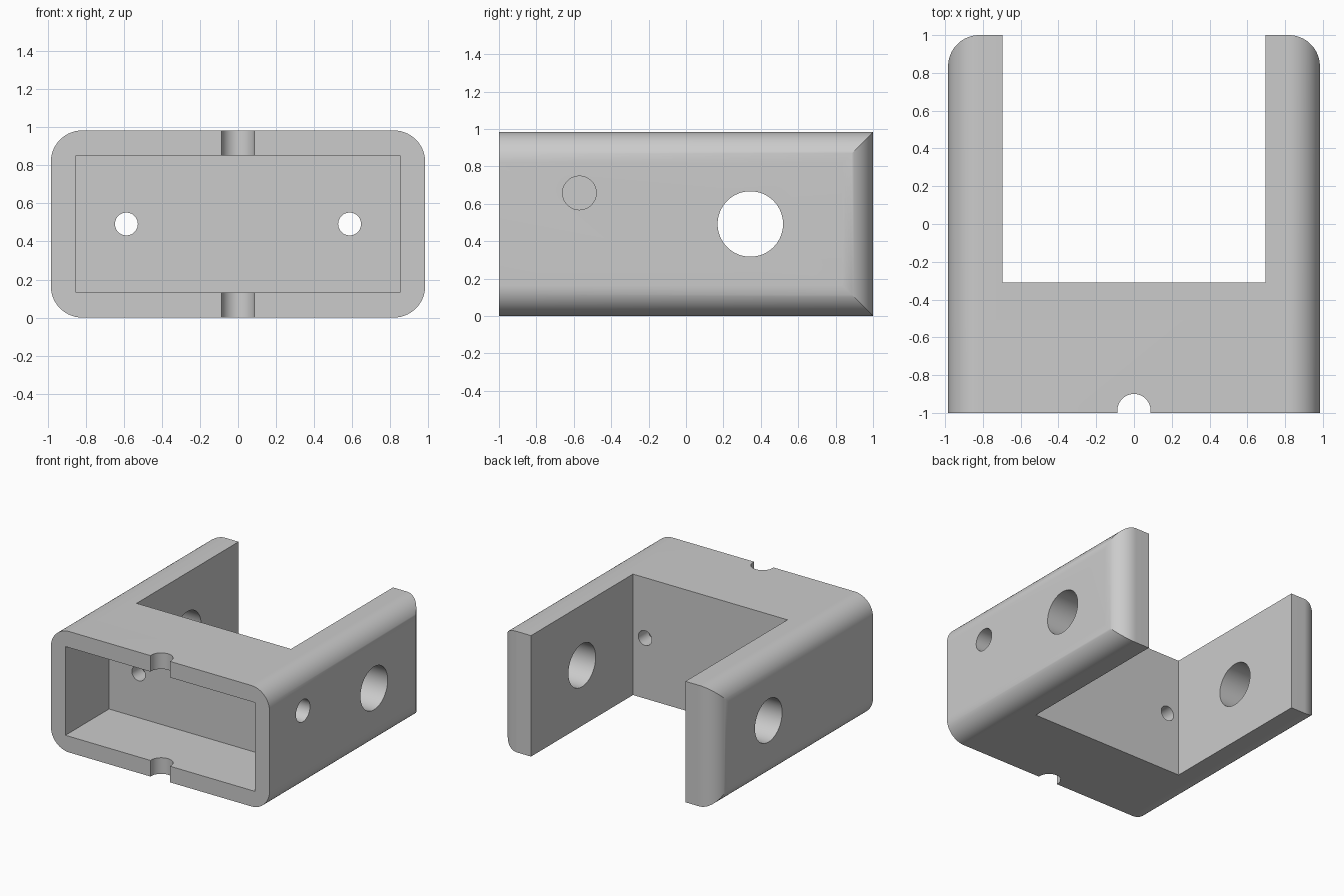
import bpy, bmesh, math

cube = bpy.data.objects.get("Cube")
if cube:
    bpy.data.objects.remove(cube, do_unlink=True)

W, H, R = 0.984, 0.984, 0.165      # half width, height, edge radius
MID = H / 2

grey = bpy.data.materials.new("light grey")
grey.use_nodes = True
colour = (0.6, 0.6, 0.6, 1)
grey.diffuse_color = colour
grey.node_tree.nodes["Principled BSDF"].inputs["Base Color"].default_value = colour


def corner(cx, cy, start, steps=20):
    """Quarter circle of points, counter-clockwise from a start angle."""
    return [(cx + R * math.cos(start + i * math.pi / 2 / steps),
             cy + R * math.sin(start + i * math.pi / 2 / steps)) for i in range(steps + 1)]


def prism(name, points, offset):
    """Extrude a closed 3D outline along an offset."""
    bm = bmesh.new()
    face = bm.faces.new([bm.verts.new(p) for p in points])
    new = bmesh.ops.extrude_face_region(bm, geom=[face])["geom"]
    bmesh.ops.translate(bm, vec=offset, verts=[g for g in new if isinstance(g, bmesh.types.BMVert)])
    bmesh.ops.recalc_face_normals(bm, faces=bm.faces)
    mesh = bpy.data.meshes.new(name)
    bm.to_mesh(mesh)
    bm.free()
    mesh.materials.append(grey)
    ob = bpy.data.objects.new(name, mesh)
    bpy.context.collection.objects.link(ob)
    return ob


def box(name, x, y0, y1, z0, z1):
    return prism(name, [(-x, y0, z0), (x, y0, z0), (x, y1, z0), (-x, y1, z0)], (0, 0, z1 - z0))


def drill(name, axis, centre, radius, length, sides=64):
    """Cylinder starting at centre and running along an axis."""
    u, v = [a for a in range(3) if a != axis]
    points = []
    for i in range(sides):
        p = list(centre)
        p[u] += radius * math.cos(2 * math.pi * i / sides)
        p[v] += radius * math.sin(2 * math.pi * i / sides)
        points.append(p)
    offset = [0, 0, 0]
    offset[axis] = length
    return prism(name, points, offset)


# Body: rounded front section running back
q = math.pi / 2
section = (corner(W - R, H - R, 0) + corner(R - W, H - R, q)
           + corner(R - W, R, 2 * q) + corner(W - R, R, 3 * q))
body = prism("bracket_body", [(x, -1, z) for x, z in section], (0, 2, 0))

# Plan outline that rounds the rear ends of the arms
plan = corner(W - R, 1 - R, 0) + corner(R - W, 1 - R, q) + [(-W, -1.2), (W, -1.2)]
rear_rounding = prism("rear_rounding_cutter", [(x, y, -0.2) for x, y in plan], (0, 0, 1.4))

cutters = [
    box("rear_slot_cutter", 0.695, -0.311, 1.3, -0.2, 1.2),
    box("front_pocket_cutter", 0.853, -1.3, -0.44, 0.131, H - 0.131),
    drill("front_notch_cutter", 2, (0, -0.988, -0.2), 0.088, 1.4),
    drill("axle_hole_cutter", 0, (-1.3, 0.344, MID), 0.175, 2.6),
    drill("side_hole_cutter", 0, (0.5, -0.57, 0.658), 0.09, 0.8),
]
for side, x in (("left", 0.587), ("right", -0.587)):
    cutters.append(drill(side + "_screw_hole_cutter", 1, (x, -0.7, MID), 0.06, 0.6))

# Apply the cuts, then drop the helpers
jobs = [(rear_rounding, 'INTERSECT')] + [(c, 'DIFFERENCE') for c in cutters]
for helper, operation in jobs:
    helper.hide_render = True
    mod = body.modifiers.new(helper.name, 'BOOLEAN')
    mod.object, mod.operation, mod.solver = helper, operation, 'EXACT'
bpy.context.view_layer.objects.active = body
body.select_set(True)
for mod in list(body.modifiers):
    bpy.ops.object.modifier_apply(modifier=mod.name)
for helper, _ in jobs:
    bpy.data.objects.remove(helper, do_unlink=True)

bpy.ops.object.shade_smooth_by_angle(angle=math.radians(25))
